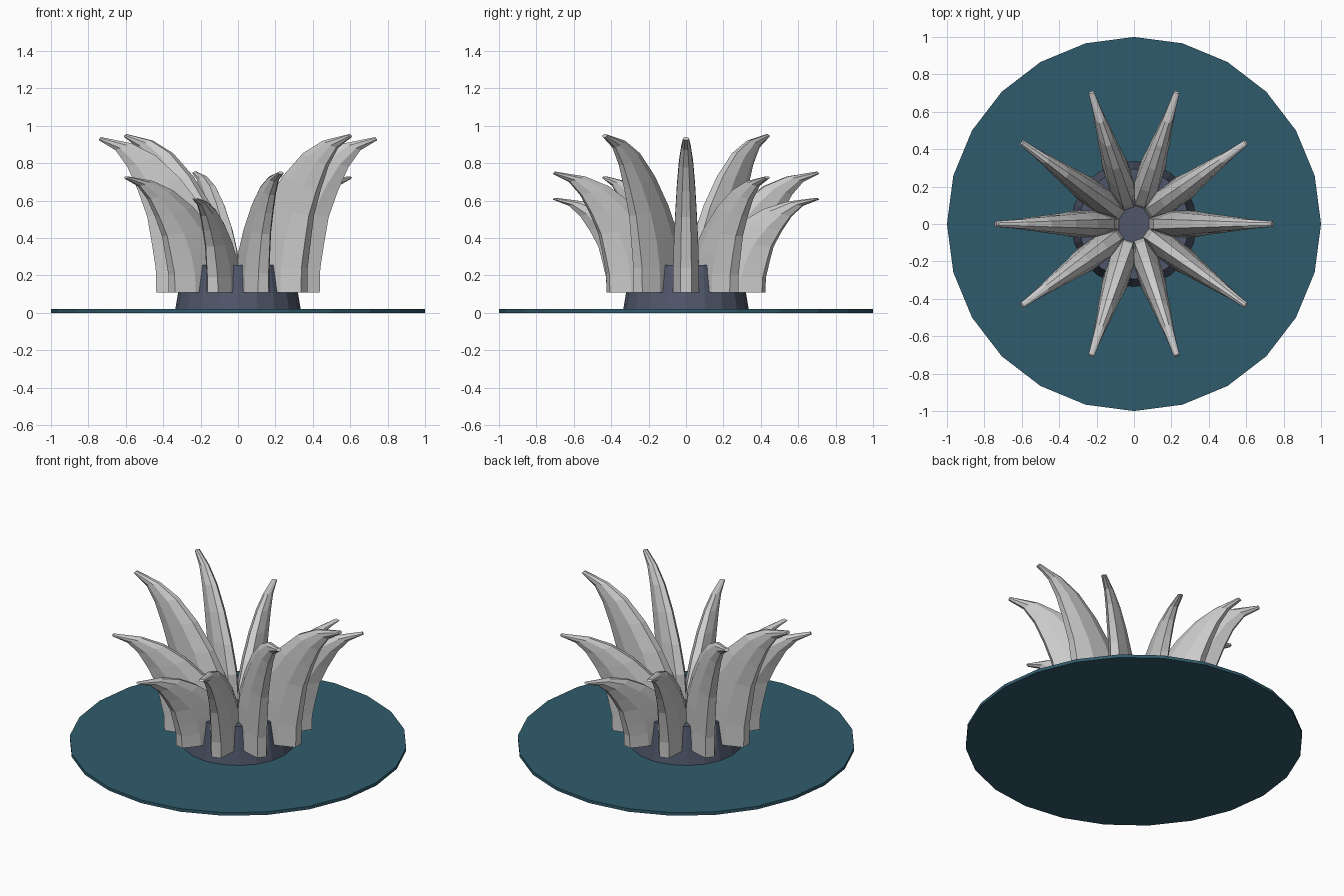
import bpy, bmesh, math
from mathutils import Vector

if "Cube" in bpy.data.objects:
    bpy.data.objects.remove(bpy.data.objects["Cube"])


def material(name, rgb):
    m = bpy.data.materials.new(name)
    m.diffuse_color = (*rgb, 1)
    m.use_nodes = True
    m.node_tree.nodes["Principled BSDF"].inputs["Base Color"].default_value = m.diffuse_color
    return m


def cone(name, sides, r1, r2, z0, z1, mat):
    bpy.ops.mesh.primitive_cone_add(vertices=sides, radius1=r1, radius2=r2,
                                    depth=z1 - z0, location=(0, 0, (z0 + z1) / 2))
    ob = bpy.context.object
    ob.name = name
    ob.data.materials.append(mat)
    return ob


# Ground disc and tapered root block
cone("base_disc", 24, 1.0, 1.0, 0.0, 0.02, material("teal", (0.03, 0.105, 0.15)))
cone("root_block", 20, 0.337, 0.295, 0.01, 0.255, material("slate", (0.08, 0.095, 0.145)))

# Leaf sections: inner radius, inner height, outer radius, outer height, half width
# (heights run 0 to 1 from leaf base to tip)
SECTIONS = [
    (0.075, 0.000, 0.437, 0.000, 0.070),
    (0.080, 0.175, 0.440, 0.155, 0.069),
    (0.105, 0.355, 0.460, 0.310, 0.065),
    (0.190, 0.545, 0.485, 0.485, 0.057),
    (0.310, 0.735, 0.535, 0.655, 0.048),
    (0.440, 0.880, 0.590, 0.805, 0.037),
    (0.570, 0.960, 0.655, 0.915, 0.025),
    (0.735, 1.000, 0.745, 0.980, 0.015),
]
LEAF_BASE = 0.11
SIDES = 8


def leaf(name, angle, tip_z):
    bm = bmesh.new()
    height = tip_z - LEAF_BASE
    reach = math.cos(math.pi / SIDES)
    radial = Vector((math.cos(angle), math.sin(angle), 0))
    tangent = Vector((-math.sin(angle), math.cos(angle), 0))
    up = Vector((0, 0, 1))
    rings = []
    for ri, hi, ro, ho, w in SECTIONS:
        inner = radial * ri + up * (LEAF_BASE + hi * height)
        outer = radial * ro + up * (LEAF_BASE + ho * height)
        mid, half = (inner + outer) / 2, (outer - inner) / 2
        ring = []
        for k in range(SIDES):
            a = 2 * math.pi * (k + 0.5) / SIDES
            ring.append(bm.verts.new(mid + half * (math.cos(a) / reach)
                                     + tangent * (w * math.sin(a) / reach)))
        rings.append(ring)
    for a, b in zip(rings, rings[1:]):
        for k in range(SIDES):
            n = (k + 1) % SIDES
            bm.faces.new((a[k], a[n], b[n], b[k]))
    bm.faces.new(rings[0][::-1])
    bm.faces.new(rings[-1])
    bmesh.ops.recalc_face_normals(bm, faces=bm.faces)
    me = bpy.data.meshes.new(name)
    bm.to_mesh(me)
    bm.free()
    bpy.context.collection.objects.link(bpy.data.objects.new(name, me))


# Ring of ten leaves; the five heights repeat twice around
HEIGHTS = [0.94, 0.73, 0.615, 0.755, 0.955]
for i in range(10):
    leaf(f"leaf_{i + 1}", math.radians(36 * i), HEIGHTS[i % 5])
